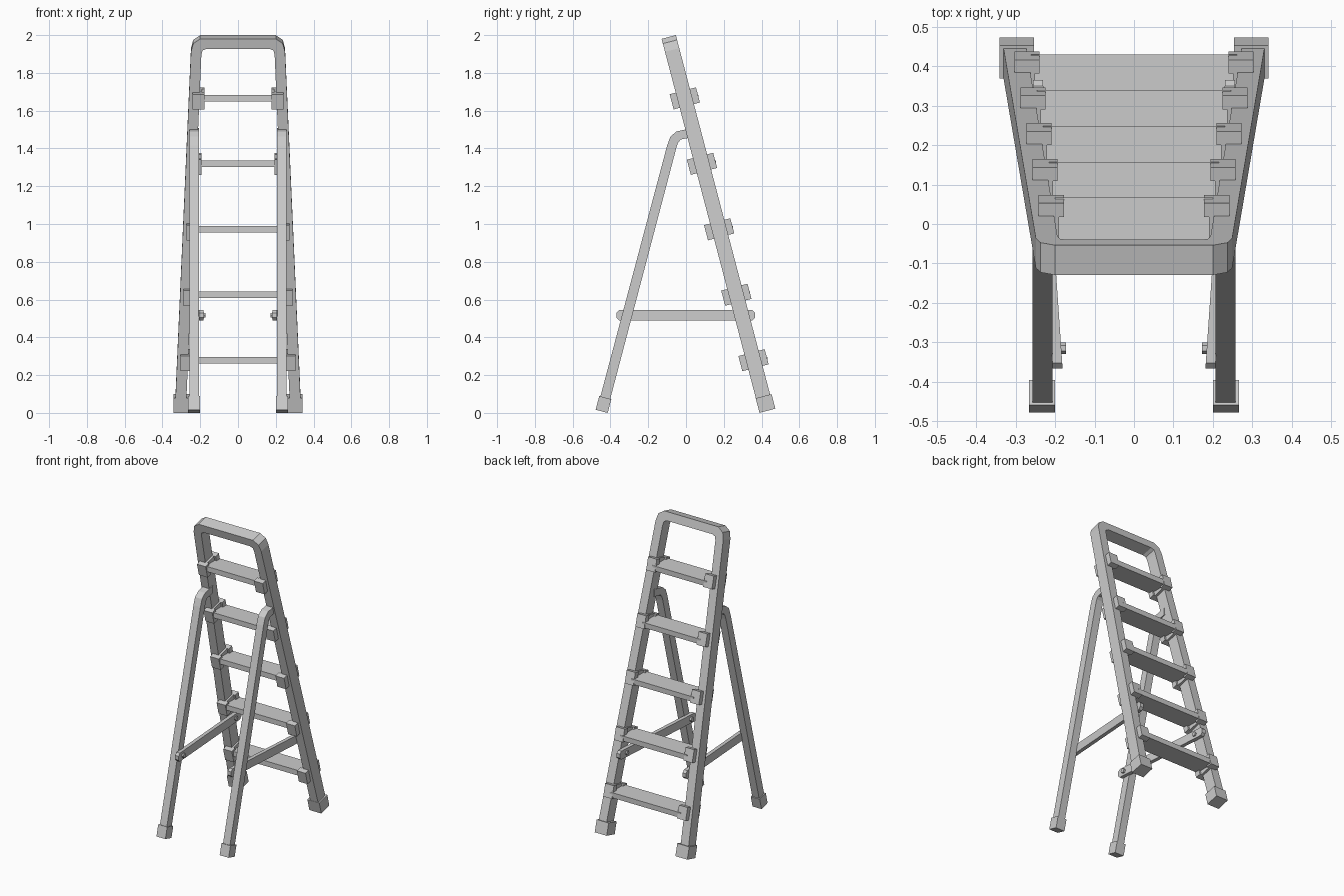
import bpy, bmesh, math
from mathutils import Matrix, Vector

if "Cube" in bpy.data.objects:
    bpy.data.objects.remove(bpy.data.objects["Cube"])

TILT = math.radians(14.7)
BASE = Vector((0, 0.42, 0.04))
N = Vector((0, math.cos(TILT), math.sin(TILT)))    # across the climbing frame
D = Vector((0, -math.sin(TILT), math.cos(TILT)))   # up along the climbing frame


def finish(name, bm):
    bmesh.ops.recalc_face_normals(bm, faces=bm.faces)
    me = bpy.data.meshes.new(name)
    bm.to_mesh(me)
    bm.free()
    ob = bpy.data.objects.new(name, me)
    bpy.context.collection.objects.link(ob)
    return ob


def sweep(name, rings):
    """Skin a list of matching rings and cap both ends."""
    bm = bmesh.new()
    vs = [[bm.verts.new(p) for p in r] for r in rings]
    n = len(rings[0])
    for a, b in zip(vs, vs[1:]):
        for i in range(n):
            j = (i + 1) % n
            bm.faces.new((a[i], a[j], b[j], b[i]))
    bm.faces.new(vs[0])
    bm.faces.new(vs[-1])
    return finish(name, bm)


def boxes(name, parts, angle=0.0):
    """Boxes (centre, size) tilted about x, in one object."""
    bm = bmesh.new()
    for c, s in parts:
        m = (Matrix.Translation(c) @ Matrix.Rotation(angle, 4, 'X')
             @ Matrix.Diagonal((*s, 1)))
        bmesh.ops.create_cube(bm, size=1, matrix=m)
    return finish(name, bm)


def rail_point(z):
    return BASE + D * ((z - BASE.z) / D.z)


def rail_outer(z):
    return 0.334 - 0.0444 * z


# Climbing frame: one bent bar with rounded top corners
half = [((0.333, 0.0), (0.275, 0.0)),
        ((0.249, 1.945), (0.194, 1.928)),
        ((0.237, 1.990), (0.188, 1.952)),
        ((0.200, 2.016), (0.168, 1.961))]
path = half + [((-o[0], o[1]), (-i[0], i[1])) for o, i in reversed(half)]
rings = []
for o, i in path:
    rings.append([BASE + Vector((p[0], 0, 0)) + D * p[1] + N * w
                  for p, w in ((o, -0.039), (o, 0.039), (i, 0.039), (i, -0.039))])
sweep("climbing_frame", rings)

# Treads and their clamps
for k in range(5):
    z = 0.279 + 0.3465 * k
    c = rail_point(z)
    w = rail_outer(z)
    boxes(f"tread_{k + 1}", [(c + Vector((0, 0.004, 0)), (2 * w - 0.12, 0.138, 0.034))])
    for s, side in ((1, "right"), (-1, "left")):
        x = Vector((s * (w - 0.05), 0, 0))
        plate = Vector((s * (w - 0.056), 0, 0))
        boxes(f"tread_clamp_{k + 1}_{side}",
              [(c + x + N * 0.054, (0.064, 0.036, 0.083)),
               (c + x - N * 0.054, (0.064, 0.036, 0.083)),
               (c + plate, (0.028, 0.08, 0.083))], TILT)

for s, side in ((1, "right"), (-1, "left")):
    # Feet
    boxes(f"frame_foot_{side}", [((s * 0.297, 0.421, 0.05), (0.088, 0.087, 0.08))], TILT)
    boxes(f"support_foot_{side}", [((s * 0.233, -0.437, 0.0445), (0.066, 0.066, 0.075))], -TILT)

    # Support leg, bent into the frame at the top
    outer = [(-0.463, 0.05), (-0.100, 1.415), (-0.083, 1.462), (-0.050, 1.490), (0.035, 1.508)]
    inner = [(-0.411, 0.036), (-0.052, 1.400), (-0.042, 1.430), (-0.028, 1.447), (0.035, 1.460)]
    sweep(f"support_leg_{side}",
          [[(s * 0.207, *o), (s * 0.258, *o), (s * 0.258, *i), (s * 0.207, *i)]
           for o, i in zip(outer, inner)])

    # Brace between support leg and frame
    prof = [(-0.367, 0.504), (-0.352, 0.489), (0.350, 0.489), (0.365, 0.504),
            (0.365, 0.530), (0.350, 0.545), (-0.352, 0.545), (-0.367, 0.530)]
    sweep(f"brace_{side}",
          [[(s * (0.181 + 0.05 * (y + 0.367) / 0.73 + t), y, z) for y, z in prof]
           for t in (0, 0.025)])

    # Hexagonal pins
    for nm, y, x0, x1 in (("front", -0.315, 0.172, 0.225), ("rear", 0.30, 0.218, 0.285)):
        sweep(f"brace_pin_{nm}_{side}",
              [[(s * x, y + 0.015 * math.cos(a * math.pi / 3), 0.517 + 0.015 * math.sin(a * math.pi / 3))
                for a in range(6)] for x in (x0, x1)])
